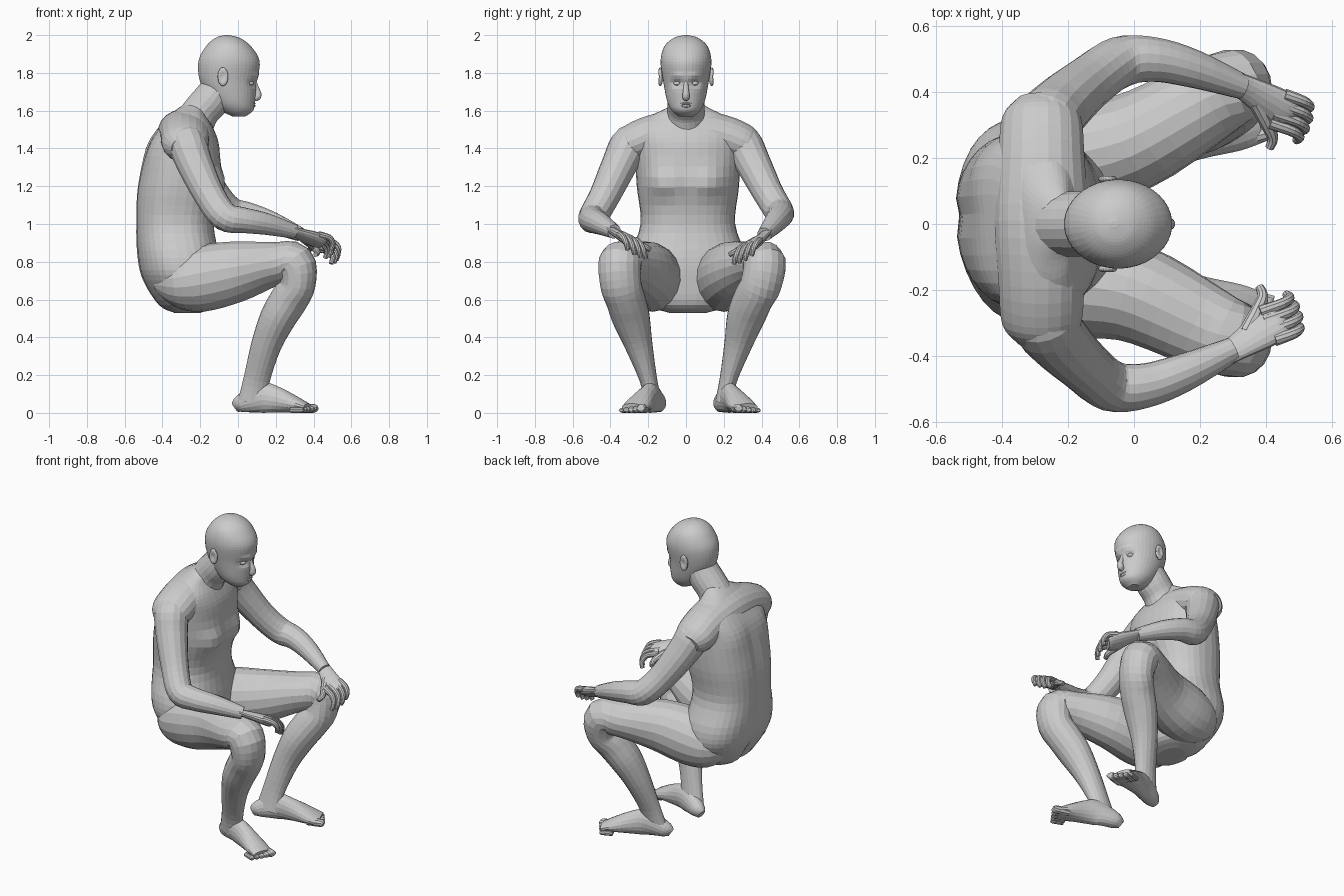
import bpy, bmesh, math
from mathutils import Vector

if "Cube" in bpy.data.objects:
    bpy.data.objects.remove(bpy.data.objects["Cube"])

GREY = (0.6, 0.6, 0.6, 1)
skin = bpy.data.materials.new("plain_grey")
skin.use_nodes = True
skin.diffuse_color = GREY
skin.node_tree.nodes["Principled BSDF"].inputs["Base Color"].default_value = GREY


def finish(name, bm):
    bmesh.ops.recalc_face_normals(bm, faces=bm.faces)
    mesh = bpy.data.meshes.new(name)
    bm.to_mesh(mesh)
    bm.free()
    mesh.materials.append(skin)
    obj = bpy.data.objects.new(name, mesh)
    bpy.context.collection.objects.link(obj)
    return obj


def smooth_path(points, steps):
    """Catmull-Rom through rows of position and size."""
    rows = [points[0], *points, points[-1]]
    out = []
    for before, start, end, after in zip(rows, rows[1:], rows[2:], rows[3:]):
        for i in range(steps):
            t = i / steps
            out.append([q + t / 2 * (r - p + t * (2 * p - 5 * q + 4 * r - s + t * (3 * (q - r) + s - p)))
                        for p, q, r, s in zip(before, start, end, after)])
    return out + [points[-1]]


def loft(name, points, side=(0, 1, 0), sides=16, steps=4, normal=None, power=2, flat=1):
    """Skin superellipse rings along rows of (x, y, z, half width, optional half depth)."""
    rows = smooth_path(points, steps)
    spots = [Vector(row[:3]) for row in rows]
    bm = bmesh.new()
    rings = []
    for i, row in enumerate(rows):
        ahead, behind = spots[min(i + 1, len(spots) - 1)], spots[max(i - 1, 0)]
        axis = Vector(normal) if normal else (ahead - behind).normalized()
        wide = Vector(side)
        wide = (wide - axis * wide.dot(axis)).normalized()
        deep = axis.cross(wide)
        width = row[3]
        depth = row[4] if len(row) > 4 else width * flat
        ring = []
        for k in range(sides):
            angle = math.tau * (k + 0.5) / sides
            across, along = (math.copysign(abs(f(angle)) ** (2 / power), f(angle))
                             for f in (math.cos, math.sin))
            spot = spots[i] + wide * across * width + deep * along * depth
            spot.z = max(spot.z, 0)
            ring.append(bm.verts.new(spot))
        rings.append(ring)
    for lower, upper in zip(rings, rings[1:]):
        for k in range(sides):
            n = (k + 1) % sides
            bm.faces.new((lower[k], lower[n], upper[n], upper[k]))
    bm.faces.new(rings[0])
    bm.faces.new(rings[-1])
    return finish(name, bm)


def ellipsoid(name, centre, radii):
    bm = bmesh.new()
    bmesh.ops.create_icosphere(bm, subdivisions=3, radius=1)
    bmesh.ops.scale(bm, verts=bm.verts, vec=radii)
    bmesh.ops.translate(bm, verts=bm.verts, vec=centre)
    return finish(name, bm)


def push(obj, centre, radii, move):
    """Soft sculpting stroke: move vertices with a Gaussian falloff."""
    for v in obj.data.vertices:
        distance = sum(((a - b) / r) ** 2 for a, b, r in zip(v.co, centre, radii))
        v.co += Vector(move) * math.exp(-distance)


def slabs(profile, y):
    """Turn rows of (height, back, front, half width) into loft rows."""
    return [((back + front) / 2, y, z, width, (front - back) / 2)
            for z, back, front, width in profile]


def ramp(value, low, high):
    return min(max((value - low) / (high - low), 0), 1)


# Torso and pelvis, turned slightly, with spine, cleft, chest and shoulder blades
UP = (0, 0, 1)
torso = loft("torso", slabs([
    (.53, -.34, -.2, .1), (.57, -.42, -.12, .2), (.7, -.5, -.1, .3), (.82, -.53, -.1, .31),
    (1, -.54, -.13, .25), (1.2, -.53, -.1, .27), (1.4, -.48, -.1, .28),
    (1.5, -.425, -.13, .28), (1.57, -.365, -.17, .2), (1.61, -.32, -.18, .12),
    (1.64, -.27, -.18, .07)], .01),
    side=(-.08, 1, 0), sides=36, normal=UP, power=2.4)
push(torso, (-.53, .03, 1.1), (.1, .03, .3), (.015, 0, 0))
push(torso, (-.47, .02, .6), (.1, .03, .1), (.03, 0, 0))
for s in (-1, 1):
    push(torso, (-.08, s * .13, 1.22), (.1, .1, .07), (.045, 0, -.01))
    push(torso, (-.47, s * .18, 1.4), (.1, .1, .1), (-.015, 0, 0))

# Shoulder yoke sloping down from the neck to both arms
slope = [(.37, 1.4, .06), (.31, 1.42, .1), (.18, 1.47, .11), (0, 1.49, .12)]
slope = [(-y, z, r) for y, z, r in slope] + slope[-2::-1]
loft("shoulders", [(-.28, y + .01, z, r * 1.2, r) for y, z, r in slope], side=(1, 0, 0), sides=20)

# Neck
loft("neck", [(-.26, 0, 1.48, .12), (-.2, 0, 1.59, .1), (-.14, 0, 1.66, .1),
              (-.08, 0, 1.75, .09)], sides=20)

# Head with sculpted eye sockets and brow
head = loft("head", slabs([
    (1.57, -.03, .04, .04), (1.6, -.09, .08, .075), (1.65, -.14, .09, .1),
    (1.75, -.2, .1, .12), (1.86, -.21, .115, .135), (1.94, -.17, .07, .115),
    (1.985, -.12, .01, .065), (2, -.07, -.05, .01)], 0),
    sides=40, steps=6, normal=UP)
for s in (-1, 1):
    push(head, (.09, s * .05, 1.745), (.05, .03, .02), (-.02, 0, 0))
    push(head, (.1, s * .04, 1.78), (.05, .03, .015), (.01, 0, 0))

# Face details
loft("nose", [(.085, 0, 1.77, .01), (.094, 0, 1.73, .013), (.106, 0, 1.69, .018),
              (.1, 0, 1.67, .019), (.08, 0, 1.66, .01)], sides=12)
ellipsoid("upper_lip", (.073, 0, 1.638), (.02, .035, .008))
ellipsoid("lower_lip", (.073, 0, 1.625), (.02, .03, .01))


# Limb rows are for the right side; the left is mirrored and posed a little apart
def arm_rows(rows, s):
    if s < 0:
        return rows
    return [(x + .03 * ramp(x, -.25, -.05), -y + .04 * ramp(x, -.05, .35),
             z + .03 * ramp(x, -.3, -.1) - .06 * ramp(x, 0, .4), *size)
            for x, y, z, *size in rows]


def leg_rows(rows, s, shift):
    if s < 0:
        return rows
    return [(x, -y + shift + .04 * ramp(z, .55, .75) * ramp(x, -.2, .3), z, *size)
            for x, y, z, *size in rows]


ARM = [(-.29, -.2, 1.46, .06), (-.27, -.29, 1.43, .1), (-.23, -.35, 1.32, .095),
       (-.15, -.43, 1.15, .082), (-.07, -.49, 1.04, .078), (.03, -.49, 1.02, .068),
       (.15, -.45, 1, .058), (.3, -.38, .96, .038)]
PALM = [(.26, -.4, .975, .04), (.31, -.375, .955, .042), (.38, -.33, .93, .057),
        (.43, -.3, .91, .06), (.45, -.29, .9, .045)]
THUMB = [(.34, -.33, .93), (.375, -.26, .9), (.39, -.22, .88), (.38, -.19, .865)]
CURL = [(-.03, -.01, .01), (.04, .015, -.01), (.065, .035, -.05), (.055, .045, -.09)]
LEG = [(-.43, -.14, .69, .05, .05), (-.32, -.17, .69, .14, .14), (-.2, -.18, .71, .165, .175),
       (0, -.21, .75, .15, .16), (.2, -.305, .79, .13, .115), (.3, -.35, .79, .115, .11),
       (.315, -.345, .68, .11, .095), (.27, -.32, .6, .105, .1), (.21, -.29, .5, .1, .095),
       (.15, -.25, .36, .074, .08), (.1, -.2, .18, .047, .07), (.08, -.175, .06, .045, .08)]
FOOT = [(-.015, .02, .06), (.02, .045, .1), (.12, .05, .16), (.2, .055, .14),
        (.3, .07, .09), (.37, .07, .05)]

for s, label in ((-1, "right"), (1, "left")):
    # Eye and ear
    ellipsoid(label + "_eye", (.064, s * .046, 1.745), (.02, .02, .013))
    ear = ellipsoid(label + "_ear", (-.08, s * .137, 1.78), (.028, .016, .05))
    push(ear, (-.08, s * .16, 1.78), (.02, .02, .03), (0, -s * .015, 0))

    # Arm and hand; the width runs across the plane in which the elbow bends
    loft(label + "_arm", arm_rows(ARM, s), side=(.4, s * .7, .6))
    loft(label + "_palm", arm_rows(PALM, s), side=(.4, s * .8, .4), flat=.5)
    for i, finger in enumerate(("index", "middle", "ring", "little")):
        k = (i - 1.5) * .034
        size = 1 - .05 * abs(i - 1) ** 2
        rows = [(.43 + .4 * k + x * size, -.3 - .85 * k + y * size, .92 + .3 * k + z * size,
                 .019 - .002 * n) for n, (x, y, z) in enumerate(CURL)]
        loft(f"{label}_{finger}_finger", arm_rows(rows, s), side=(.4, s * .8, .4), sides=10)
    rows = [(*spot, .025 - .004 * n) for n, spot in enumerate(THUMB)]
    loft(label + "_thumb", arm_rows(rows, s), side=(1, 0, 0), sides=10)

    # Leg, and foot standing on the ground with splayed toes
    loft(label + "_leg", leg_rows(LEG, s, .025), sides=18)
    rows = [(x, -.14 - .36 * x, h / 2, w, h / 2) for x, w, h in FOOT]
    loft(label + "_foot", leg_rows(rows, s, .04), sides=18)
    for i, toe in enumerate(("big", "second", "third", "fourth", "little")):
        r = (.024 if i == 0 else .02) - .0015 * i
        x, y, reach = .35 - .013 * i, -.22 - .026 * i, .07 - .005 * i
        rows = [(x + reach * t, y - .02 * t, r, r, r * thin)
                for t, thin in ((-.4, 1), (.6, 1), (.9, .8), (1, .4))]
        loft(f"{label}_{toe}_toe", leg_rows(rows, s, .04), sides=10)
